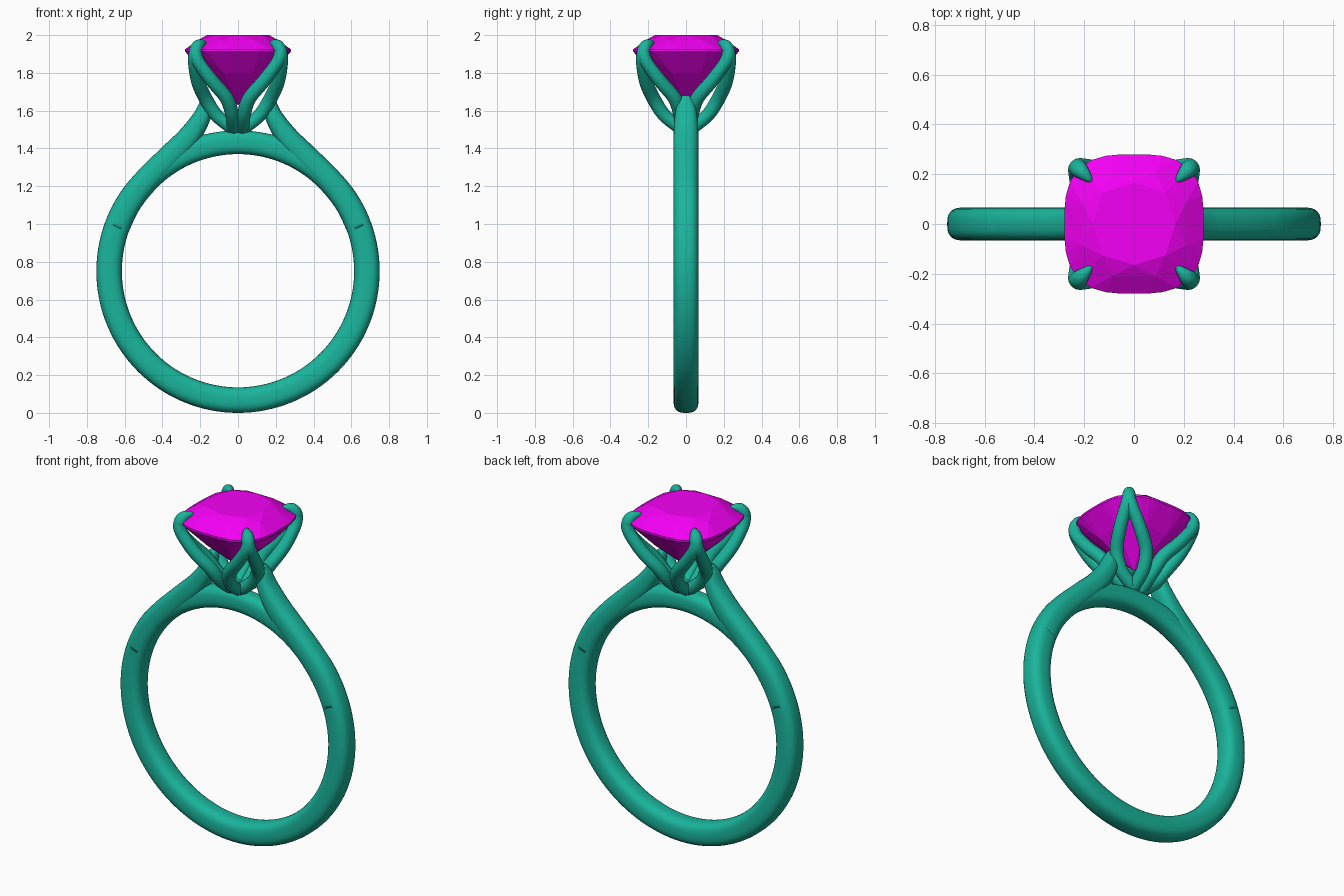
import bpy, bmesh, math
from mathutils import Vector

if "Cube" in bpy.data.objects:
    bpy.data.objects.remove(bpy.data.objects["Cube"])


def material(name, rgb):
    m = bpy.data.materials.new(name)
    m.diffuse_color = (*rgb, 1)
    m.use_nodes = True
    m.node_tree.nodes["Principled BSDF"].inputs["Base Color"].default_value = m.diffuse_color
    return m


METAL = material("teal_metal", (0.01, 0.46, 0.33))
GEM = material("magenta_gem", (0.9, 0.0, 0.9))


def superpoint(a, n):
    """Unit superellipse point at angle a."""
    c, s = math.cos(a), math.sin(a)
    r = (abs(c) ** n + abs(s) ** n) ** (-1 / n)
    return r * c, r * s


def smooth_path(keys, steps=6):
    """Catmull-Rom through tuples (x, y, z, half width, half thickness)."""
    k = [Vector(p) for p in keys]
    k = [2 * k[0] - k[1]] + k + [2 * k[-1] - k[-2]]
    out = []
    for a, b, c, d in zip(k, k[1:], k[2:], k[3:]):
        for i in range(steps):
            t = i / steps
            out.append(0.5 * (2 * b + (c - a) * t + (2 * a - 5 * b + 4 * c - d) * t * t
                              + (3 * b - a - 3 * c + d) * t ** 3))
    return out + [k[-2]]


def sweep(bm, path, ref, n=2, sides=16, closed=False):
    """Sweep a superellipse section along the path; width runs along ref."""
    rings, count = [], len(path)
    pos = [Vector(p[:3]) for p in path]
    for i, p in enumerate(path):
        if closed:
            t = pos[(i + 1) % count] - pos[i - 1]
        else:
            t = pos[min(i + 1, count - 1)] - pos[max(i - 1, 0)]
        t.normalize()
        u = (ref - t * ref.dot(t)).normalized()
        v = t.cross(u)
        ring = []
        for j in range(sides):
            a, b = superpoint(2 * math.pi * j / sides, n)
            ring.append(bm.verts.new(pos[i] + u * a * p[3] + v * b * p[4]))
        rings.append(ring)
    for i in range(count if closed else count - 1):
        r, q = rings[i], rings[(i + 1) % count]
        for j in range(sides):
            k = (j + 1) % sides
            bm.faces.new((r[j], r[k], q[k], q[j]))
    if not closed:
        bm.faces.new(rings[0])
        bm.faces.new(rings[-1])


def finish(bm, name, mat, smooth=True):
    bmesh.ops.recalc_face_normals(bm, faces=bm.faces)
    mesh = bpy.data.meshes.new(name)
    bm.to_mesh(mesh)
    bm.free()
    mesh.materials.append(mat)
    for f in mesh.polygons:
        f.use_smooth = smooth
    obj = bpy.data.objects.new(name, mesh)
    bpy.context.collection.objects.link(obj)
    return obj


Y = Vector((0, 1, 0))

# Band: full circle, a little narrower under the setting
band = []
for i in range(128):
    a = 2 * math.pi * i / 128
    top = max(0, (math.sin(a) - 0.6) / 0.4)
    band.append((0.6825 * math.cos(a), 0, 0.75 + 0.6825 * math.sin(a),
                 0.066 - 0.01 * top, 0.0675 - 0.005 * top))
bm = bmesh.new()
sweep(bm, band, Y, n=2.8, sides=32, closed=True)
finish(bm, "band", METAL)

# Shoulders: leave the band and rise to the sides of the setting
for side, label in ((-1, "left"), (1, "right")):
    keys = [(side * 0.6825 * math.cos(math.radians(d)), 0,
             0.75 + 0.6825 * math.sin(math.radians(d)), 0.0665, 0.067) for d in (20, 32, 44)]
    keys += [(side * x, 0, z, w, h) for x, z, w, h in
             ((0.365, 1.352, 0.066, 0.065), (0.265, 1.455, 0.066, 0.06),
              (0.195, 1.56, 0.06, 0.048), (0.168, 1.64, 0.045, 0.035),
              (0.165, 1.68, 0.02, 0.02))]
    bm = bmesh.new()
    sweep(bm, smooth_path(keys, 8), Y, n=2.6, sides=32)
    finish(bm, label + "_shoulder", METAL)

# Split prongs: two strands spread from each claw tip and meet again at the base
strand = [(0.168, 0.168, 1.955, 0.006), (0.188, 0.188, 1.957, 0.020),
          (0.212, 0.212, 1.943, 0.032), (0.225, 0.226, 1.905, 0.035),
          (0.205, 0.230, 1.85, 0.034), (0.135, 0.212, 1.755, 0.036),
          (0.060, 0.172, 1.665, 0.037), (0.032, 0.118, 1.58, 0.036),
          (0.025, 0.040, 1.515, 0.034), (0.01, 0.01, 1.505, 0.03)]
for q, label in enumerate(("back_right", "back_left", "front_left", "front_right")):
    c, s = round(math.cos(q * math.pi / 2)), round(math.sin(q * math.pi / 2))
    bm = bmesh.new()
    for swap in (False, True):
        keys = []
        for x, y, z, r in strand:
            if swap:
                x, y = y, x
            keys.append((c * x - s * y, s * x + c * y, z, r, r))
        ref = Vector((c + s, s - c, 0))
        sweep(bm, smooth_path(keys), ref, sides=16)
    finish(bm, label + "_prong", METAL)

# Cushion-cut stone: convex hull of table, crown, girdle and pavilion rings
rings = [(0.165, 2.0, 8, 0, 2.6), (0.215, 1.975, 8, 0.5, 2.8),
         (0.28, 1.925, 32, 0, 3), (0.28, 1.913, 32, 0, 3),
         (0.19, 1.80, 8, 0.5, 2.4)]
bm = bmesh.new()
for r, z, count, shift, n in rings:
    for i in range(count):
        x, y = superpoint(2 * math.pi * (i + shift) / count, n)
        bm.verts.new((r * x, r * y, z))
bm.verts.new((0, 0, 1.63))
bmesh.ops.convex_hull(bm, input=bm.verts)
bmesh.ops.dissolve_limit(bm, angle_limit=0.02, verts=bm.verts, edges=bm.edges)
finish(bm, "stone", GEM, smooth=False)
